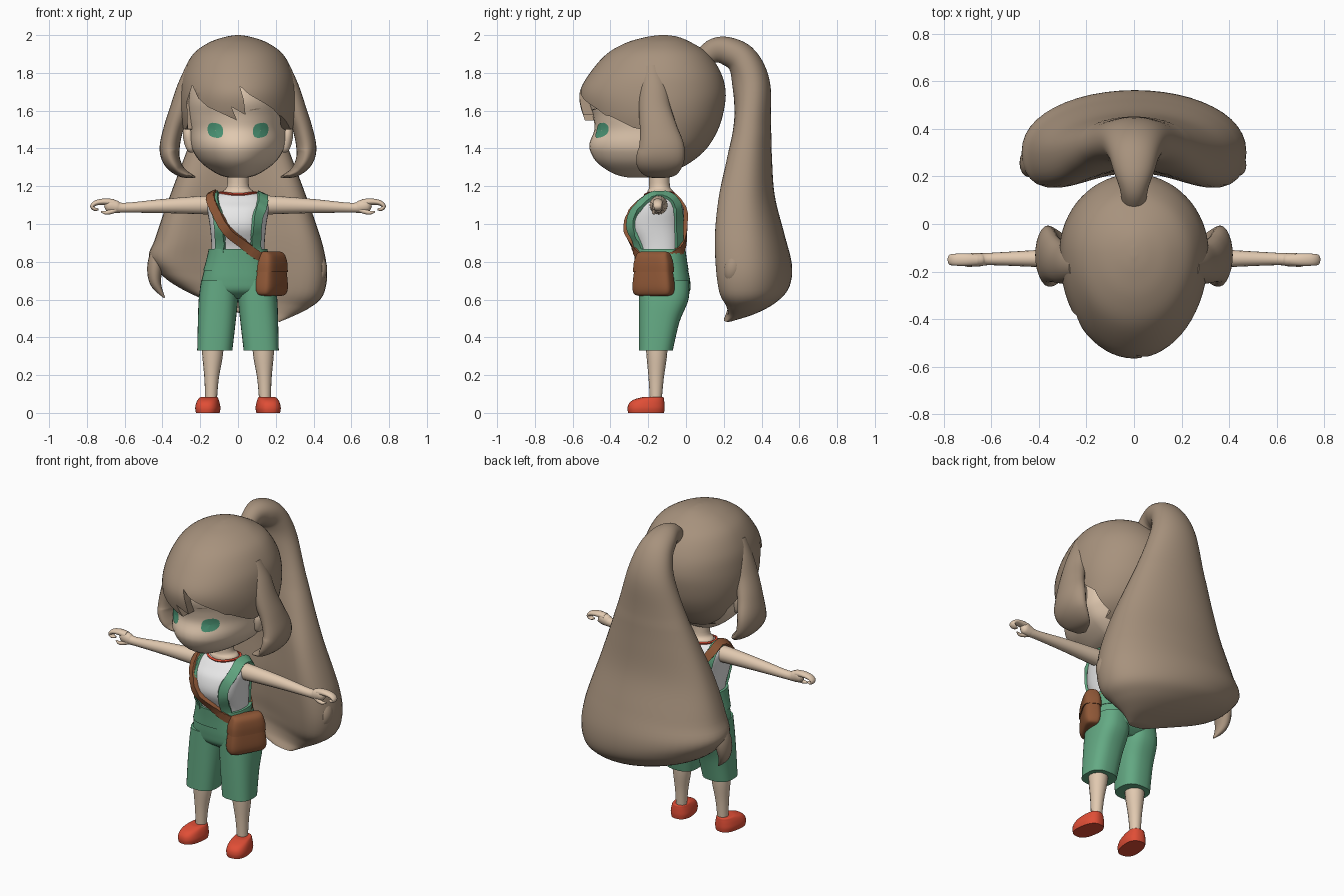
import bpy, bmesh, math
from mathutils import Vector
from mathutils.bvhtree import BVHTree


def material(name, *rgb):
    m = bpy.data.materials.new(name)
    lin = [((c / 255 + 0.055) / 1.055) ** 2.4 for c in rgb]
    m.diffuse_color = (*lin, 1)
    return m


HAIR = material("brown hair", 167, 146, 125)
SKIN = material("skin", 225, 201, 176)
GREEN = material("green cloth", 100, 170, 132)
WHITE = material("white cloth", 232, 232, 232)
RED = material("red", 224, 78, 54)
LEATHER = material("leather", 144, 88, 55)
IRIS = material("eye green", 76, 150, 118)


def smooth(rows, n=6):
    """Catmull-Rom interpolation of rows of numbers."""
    out = []
    for i in range(len(rows) - 1):
        quad = (rows[max(i - 1, 0)], rows[i], rows[i + 1], rows[min(i + 2, len(rows) - 1)])
        for k in range(n):
            t = k / n
            out.append(tuple(0.5 * (2 * q + (r - p) * t + (2 * p - 5 * q + 4 * r - s) * t * t
                                    + (3 * q - p - 3 * r + s) * t ** 3) for p, q, r, s in zip(*quad)))
    return out + [rows[-1]]


def skin(name, rings, mat, caps=True):
    """Join successive rings of points into a closed surface."""
    bm = bmesh.new()
    vs = [[bm.verts.new(p) for p in r] for r in rings]
    n = len(vs[0])
    for a, b in zip(vs, vs[1:]):
        for i in range(n):
            bm.faces.new((a[i], a[(i + 1) % n], b[(i + 1) % n], b[i]))
    if caps:
        bm.faces.new(vs[0])
        bm.faces.new(vs[-1])
    bmesh.ops.recalc_face_normals(bm, faces=bm.faces)
    me = bpy.data.meshes.new(name)
    bm.to_mesh(me)
    bm.free()
    me.materials.append(mat)
    ob = bpy.data.objects.new(name, me)
    bpy.context.collection.objects.link(ob)
    return ob


def angles(n):
    return [2 * math.pi * i / n for i in range(n)]


def power(v, e):
    return math.copysign(abs(v) ** (2 / e), v)


def loft(name, rows, mat, e=2.0, yc=None, cx=0, steps=5, n=40):
    """Stack of horizontal rings: rows are (z, half width, y front, y back)."""
    rings = []
    for z, w, yf, yb in smooth(rows, steps):
        c = (yf + yb) / 2 if yc is None else min(max(yc, yf + 0.03), yb - 0.03)
        rings.append([(cx + w * power(math.cos(a), e),
                       c + power(math.sin(a), e) * ((yb - c) if math.sin(a) > 0 else (c - yf)), z)
                      for a in angles(n)])
    return skin(name, rings, mat)


def sweep(name, rows, mat, side=(0, 1, 0), sx=1, n=16):
    """Tapered tube: rows are (x, y, z, radius along side, other radius)."""
    rows = smooth([(r[0] * sx,) + tuple(r[1:]) for r in rows])
    rings = []
    for i, r in enumerate(rows):
        t = (Vector(rows[min(i + 1, len(rows) - 1)][:3]) - Vector(rows[max(i - 1, 0)][:3])).normalized()
        s = Vector(side)
        s = (s - t * s.dot(t)).normalized()
        b = t.cross(s)
        rings.append([Vector(r[:3]) + s * r[3] * math.cos(a) + b * r[4] * math.sin(a) for a in angles(n)])
    return skin(name, rings, mat)


def tree(ob):
    return BVHTree.FromPolygons([v.co for v in ob.data.vertices], [p.vertices for p in ob.data.polygons])


def ribbon(name, pts, width, lift, mat, target, sx=1):
    """Flat band laid on the surface of a target."""
    hits = [target.find_nearest(Vector((p[0] * sx, p[1], p[2])))[:2] for p in smooth(pts, 8)]
    rings = []
    for i, (p, nrm) in enumerate(hits):
        t = hits[min(i + 1, len(hits) - 1)][0] - hits[max(i - 1, 0)][0]
        s = t.cross(nrm).normalized() * width / 2
        rings.append([p + s - nrm * 0.02, p + s + nrm * lift, p - s + nrm * lift, p - s - nrm * 0.02])
    return skin(name, rings, mat)


def plate(name, x, z, w, h, tilt, mat, target):
    """Thin patch projected on the face from the front."""
    rings = []
    for r in (0.02, 0.35, 0.7, 1):
        ring = []
        for a in angles(24):
            u, v = w * r * power(math.cos(a), 2.6), h * r * power(math.sin(a), 2.6)
            p = Vector((x + u, -1, z + v + tilt * u))
            ring.append(target.ray_cast(p, Vector((0, 1, 0)))[0] + Vector((0, -0.005, 0)))
        rings.append(ring)
    return skin(name, rings, mat, caps=False)


# Head and neck
head = loft("head", [(1.245, .05, -.30, -.12), (1.265, .11, -.38, -.07), (1.32, .19, -.465, -.01),
                     (1.38, .235, -.505, .03), (1.43, .25, -.51, .07), (1.5, .255, -.485, .1),
                     (1.57, .265, -.492, .12), (1.66, .27, -.515, .14), (1.77, .25, -.48, .12),
                     (1.87, .18, -.36, .06), (1.92, .05, -.2, -.08)], SKIN, yc=-.13)
loft("neck", [(1.13, .09, -.21, -.06), (1.17, .085, -.205, -.065), (1.2, .058, -.195, -.085),
              (1.3, .058, -.2, -.085)], SKIN)
face = tree(head)
for s, label in ((1, "left"), (-1, "right")):
    plate(label + "_eye", .12 * s, 1.496, .041, .039, .15 * s, IRIS, face)
    sweep(label + "_ear", [(.235, -.15, 1.385, .01, .01), (.25, -.155, 1.405, .03, .025),
                           (.262, -.155, 1.47, .045, .03), (.262, -.15, 1.52, .035, .022),
                           (.255, -.15, 1.545, .008, .008)], SKIN, sx=s)
plate("eyebrow", .09, 1.607, .03, .003, .15, HAIR, face)

# Hair cap with the face and temple openings cut out
cap = loft("hair_cap", [(1.285, .08, -.2, -.05), (1.33, .19, -.3, .03), (1.4, .26, -.43, .11), (1.5, .295, -.51, .17),
                        (1.6, .312, -.553, .2), (1.7, .31, -.562, .21), (1.8, .291, -.508, .185),
                        (1.9, .237, -.42, .12), (1.96, .155, -.315, .03), (1.99, .07, -.21, -.04),
                        (2.0, .01, -.14, -.1)], HAIR, yc=-.12, n=64)
fringe = [(-.45, 1.1), (-.45, 1.5), (-.265, 1.5), (-.27, 1.65), (-.242, 1.735), (-.21, 1.665), (-.16, 1.62),
          (-.095, 1.59), (-.005, 1.548), (-.035, 1.62), (.04, 1.578), (.03, 1.66), (.01, 1.73), (.06, 1.685),
          (.13, 1.645), (.185, 1.61), (.22, 1.57), (.237, 1.45), (.45, 1.45), (.45, 1.1)]
temple = [(-.7, 1.12), (.02, 1.12), (-.03, 1.45), (-.13, 1.54), (-.23, 1.5), (-.28, 1.51), (-.40, 1.57), (-.7, 1.63)]
cutters = [skin("fringe_cutter", [[(x, y, z) for x, z in fringe] for y in (-.8, -.24)], HAIR)]
cutters += [skin("temple_cutter", [[(x * s, y, z) for y, z in temple] for x in (.16, .6)], HAIR) for s in (1, -1)]
bpy.context.view_layer.objects.active = cap
for c in cutters:
    c.hide_render = True
    mod = cap.modifiers.new("cut", 'BOOLEAN')
    mod.operation, mod.solver, mod.object = 'DIFFERENCE', 'EXACT', c
    bpy.ops.object.modifier_apply(modifier=mod.name)
    bpy.data.objects.remove(c)

# Side locks
for s, label in ((1, "left"), (-1, "right")):
    sweep(label + "_lock", [(.235, -.18, 1.83, .05, .04), (.268, -.17, 1.72, .075, .055),
                            (.305, -.165, 1.61, .085, .055), (.343, -.145, 1.5, .1, .052),
                            (.362, -.13, 1.4, .122, .053), (.348, -.14, 1.33, .125, .045),
                            (.30, -.155, 1.275, .10, .026), (.235, -.18, 1.25, .03, .006)],
          HAIR, sx=s, n=24)

# Ponytail: rows are (y, z, half width, depth to back, depth to front, front hollow, x offset)
tail = smooth([(.09, 1.88, .05, .05, .05, 0, 0), (.15, 1.92, .06, .062, .07, 0, 0), (.22, 1.92, .085, .07, .08, 0, 0),
               (.30, 1.865, .11, .085, .085, 0, 0), (.345, 1.74, .147, .1, .1, 0, 0), (.335, 1.55, .21, .115, .1, .2, 0),
               (.31, 1.35, .285, .145, .13, .4, 0), (.295, 1.15, .36, .175, .17, .6, 0), (.295, .95, .43, .225, .2, .6, 0),
               (.30, .79, .472, .26, .2, .6, 0), (.30, .68, .43, .25, .17, .6, .015), (.29, .61, .335, .2, .11, .5, .04),
               (.265, .555, .2, .12, .06, .3, .09), (.22, .515, .07, .03, .02, 0, .15)])
rings = []
for i, (y, z, w, back, front, k, cx) in enumerate(tail):
    a, b = tail[max(i - 1, 0)], tail[min(i + 1, len(tail) - 1)]
    d = Vector((0, b[0] - a[0], b[1] - a[1])).normalized()
    nrm = Vector((0, -d.z, d.y)) if z > 1.5 else Vector((0, 1, 0))
    ring = []
    for t in angles(48):
        u, v = math.cos(t), math.sin(t)
        x = cx + w * u
        depth = power(v, 2.2) * back if v > 0 else v * front * (1 - k + 2 * k * u * u)
        slope = .15 * x * min(1, max(0, (.9 - z) / .2))
        ring.append(Vector((x, y, z - slope)) + nrm * depth)
    rings.append(ring)
skin("ponytail", rings, HAIR)
sweep("right_curl", [(-.41, .27, .9, .04, .03), (-.437, .26, .79, .06, .042), (-.437, .245, .69, .045, .03),
                     (-.39, .235, .61, .004, .004)], HAIR)
sweep("left_curl", [(.40, .27, .87, .03, .02), (.435, .25, .78, .045, .035), (.428, .24, .71, .035, .025),
                    (.365, .235, .65, .004, .004)], HAIR)

# Shirt and collar
shirt = loft("shirt", [(.72, .14, -.25, -.02), (.87, .14, -.265, -.02), (.98, .148, -.312, -.015),
                       (1.07, .162, -.295, -.01), (1.12, .163, -.25, -.03), (1.153, .13, -.215, -.055),
                       (1.168, .07, -.19, -.08)], WHITE, e=2.5)
body = tree(shirt)
ribbon("collar", [(.1 * math.cos(a), -.135 + .085 * math.sin(a), 1.175 + .014 * math.sin(a))
                  for a in angles(16) + [2 * math.pi]], .012, .008, RED, body)

# Trousers
loft("trouser_seat", [(.605, .16, -.19, -.03), (.645, .2, -.243, .02), (.70, .193, -.257, .022),
                      (.76, .178, -.262, .01)], GREEN, e=2.5)
loft("waistband", [(.755, .184, -.268, .014), (.81, .168, -.272, .005), (.868, .155, -.278, -.003)], GREEN, e=2.5)
leg_rows = [(.70, .098, -.25, .018), (.6, .104, -.25, .013), (.48, .1, -.25, -.035), (.33, .093, -.25, -.07)]
for s, label in ((1, "left"), (-1, "right")):
    rings = []
    for z, w, yf, yb in smooth(leg_rows):
        cx = s * (.123 - max(0, z - .33) * .07)
        rings.append([(cx + w * power(math.cos(a), 2.6),
                       (yf + yb) / 2 + (yb - yf) / 2 * power(math.sin(a), 2.6), z) for a in angles(32)])
    skin(label + "_trouser_leg", rings, GREEN)
    # Shoulder straps
    ribbon(label + "_strap", [(.122, -.27, .83), (.122, -.32, .95), (.128, -.31, 1.05), (.138, -.23, 1.13),
                              (.138, -.145, 1.18), (.135, -.06, 1.13), (.128, -.02, 1.03),
                              (.118, -.01, .92), (.115, -.01, .83)], .056, .012, GREEN, body, s)
    # Bare legs and shoes
    sweep(label + "_leg", [(.133, -.155, .4, .06, .06), (.135, -.155, .3, .054, .054),
                           (.14, -.158, .18, .04, .038), (.143, -.16, .05, .03, .03)], SKIN, sx=s)
    shoe = loft(label + "_shoe", [(0, .06, -.145, .045), (.025, .064, -.148, .048), (.05, .06, -.14, .047),
                                  (.07, .053, -.115, .045), (.083, .044, -.07, .042),
                                  (.085, .03, -.05, .03)], RED, e=2.5)
    shoe.location, shoe.rotation_euler = (.152 * s, -.162, 0), (0, 0, math.radians(9) * s)
    # Arms and curled hands
    sweep(label + "_arm", [(.13, -.145, 1.1, .048, .05), (.2, -.145, 1.1, .046, .048), (.4, -.145, 1.095, .036, .037),
                           (.6, -.147, 1.086, .026, .026), (.65, -.15, 1.092, .028, .034),
                           (.685, -.15, 1.1, .027, .034), (.705, -.15, 1.105, .012, .014)], SKIN, sx=s)
    sweep(label + "_fingers", [(.66, -.15, 1.112, .024, .02), (.705, -.15, 1.118, .026, .017),
                               (.75, -.15, 1.112, .025, .014), (.772, -.15, 1.094, .022, .011),
                               (.758, -.15, 1.078, .018, .009), (.738, -.15, 1.078, .008, .005)], SKIN, sx=s)
    sweep(label + "_thumb", [(.64, -.155, 1.08, .016, .016), (.67, -.165, 1.066, .013, .013),
                             (.70, -.17, 1.06, .010, .010), (.725, -.165, 1.066, .004, .004)], SKIN, sx=s)

# Shoulder bag and its strap
ribbon("bag_strap", [(.16, -.2, .81), (.12, -.27, .83), (.05, -.3, .87), (-.05, -.32, .95), (-.12, -.3, 1.06),
                     (-.145, -.22, 1.13), (-.145, -.145, 1.18), (-.13, -.06, 1.13), (-.06, 0, 1.03),
                     (.05, 0, .91), (.12, -.03, .85), (.16, -.1, .82)], .048, .022, LEATHER, body)
bag = loft("bag", [(.62, .025, -.085, .085), (.63, .042, -.108, .108), (.67, .052, -.115, .115),
                   (.76, .047, -.104, .104), (.83, .038, -.09, .09)], LEATHER, e=4)
flap = loft("bag_flap", [(.745, .054, -.11, .11), (.79, .053, -.107, .107), (.83, .045, -.096, .096),
                         (.85, .028, -.085, .085), (.855, .01, -.06, .06)], LEATHER, e=4)
for ob in (bag, flap):
    ob.location, ob.rotation_euler = (.178, -.172, 0), (0, 0, math.radians(-30))

# Smooth shading with sharp creases kept
bpy.ops.object.select_all(action='SELECT')
bpy.context.view_layer.objects.active = cap
bpy.ops.object.shade_smooth_by_angle(angle=math.radians(45))
